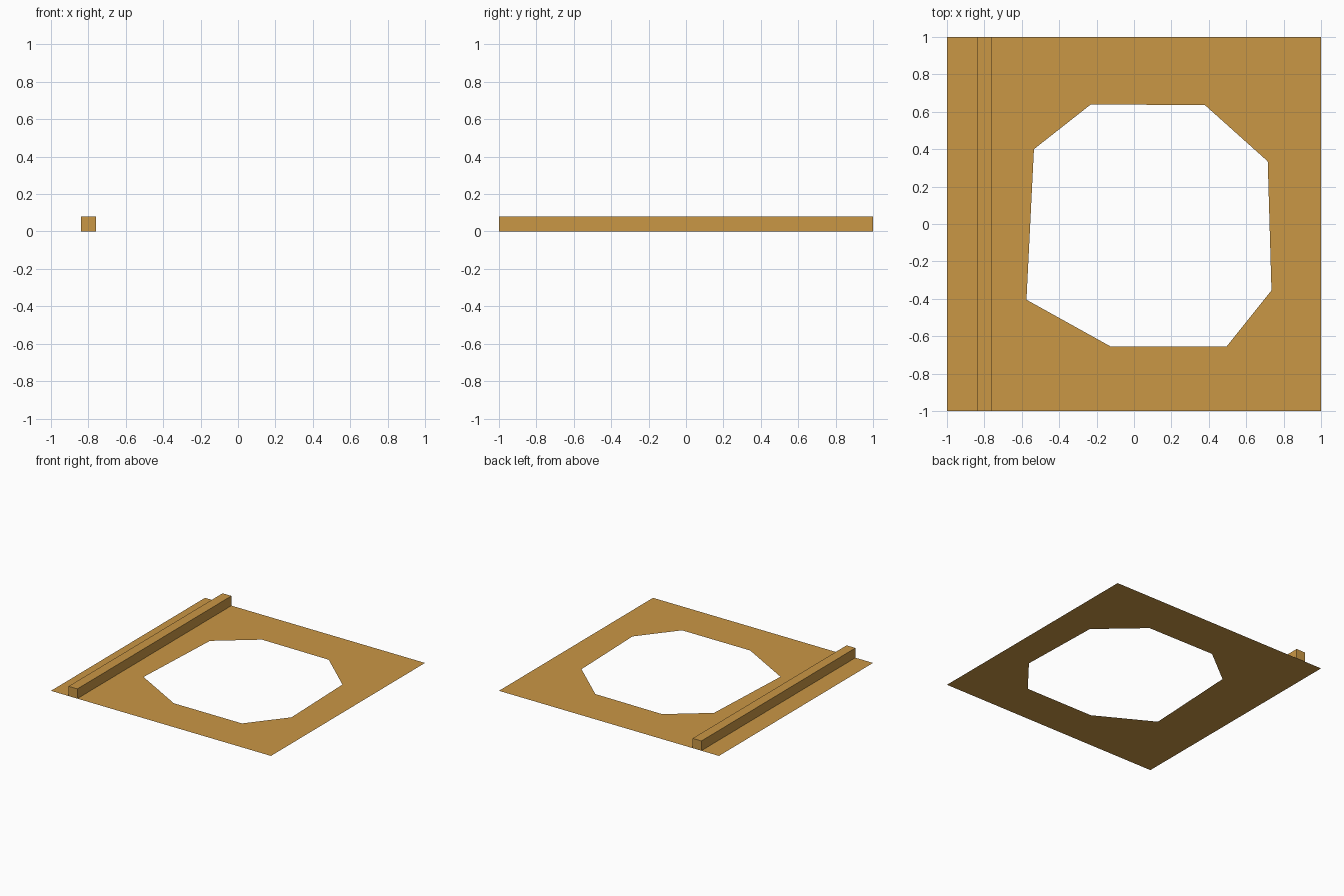
import bpy
import bmesh

cube = bpy.data.objects.get("Cube")
if cube:
    bpy.data.objects.remove(cube, do_unlink=True)

# Single ochre wood colour
OCHRE = (0.59, 0.31, 0.06, 1.0)
wood = bpy.data.materials.new("ochre_wood")
wood.use_nodes = True
wood.diffuse_color = OCHRE
bsdf = next(n for n in wood.node_tree.nodes if n.type == "BSDF_PRINCIPLED")
bsdf.inputs["Base Color"].default_value = OCHRE


def add_object(name, bm):
    mesh = bpy.data.meshes.new(name)
    bm.to_mesh(mesh)
    bm.free()
    mesh.materials.append(wood)
    obj = bpy.data.objects.new(name, mesh)
    bpy.context.collection.objects.link(obj)
    return obj


def add_loop(bm, points):
    verts = [bm.verts.new((x, y, 0)) for x, y in points]
    return [bm.edges.new((a, b)) for a, b in zip(verts, verts[1:] + verts[:1])]


# Paper-thin floor sheet with an irregular eight-sided opening
outline = [(-1, -1), (1, -1), (1, 1), (-1, 1)]
opening = [(-0.23, 0.64), (0.38, 0.635), (0.715, 0.335), (0.735, -0.355),
           (0.495, -0.655), (-0.125, -0.655), (-0.575, -0.405), (-0.535, 0.40)]
bm = bmesh.new()
edges = add_loop(bm, outline) + add_loop(bm, opening)
bmesh.ops.triangle_fill(bm, edges=edges, use_beauty=True, normal=(0, 0, 1))
bm.normal_update()
for face in bm.faces:
    if face.normal.z < 0:
        face.normal_flip()
add_object("floor_sheet", bm)

# Square beam running the full depth near the right edge
bm = bmesh.new()
bmesh.ops.create_cube(bm, size=1)
bmesh.ops.scale(bm, vec=(0.08, 2, 0.08), verts=bm.verts)
bmesh.ops.translate(bm, vec=(-0.8, 0, 0.04), verts=bm.verts)
add_object("side_beam", bm)
